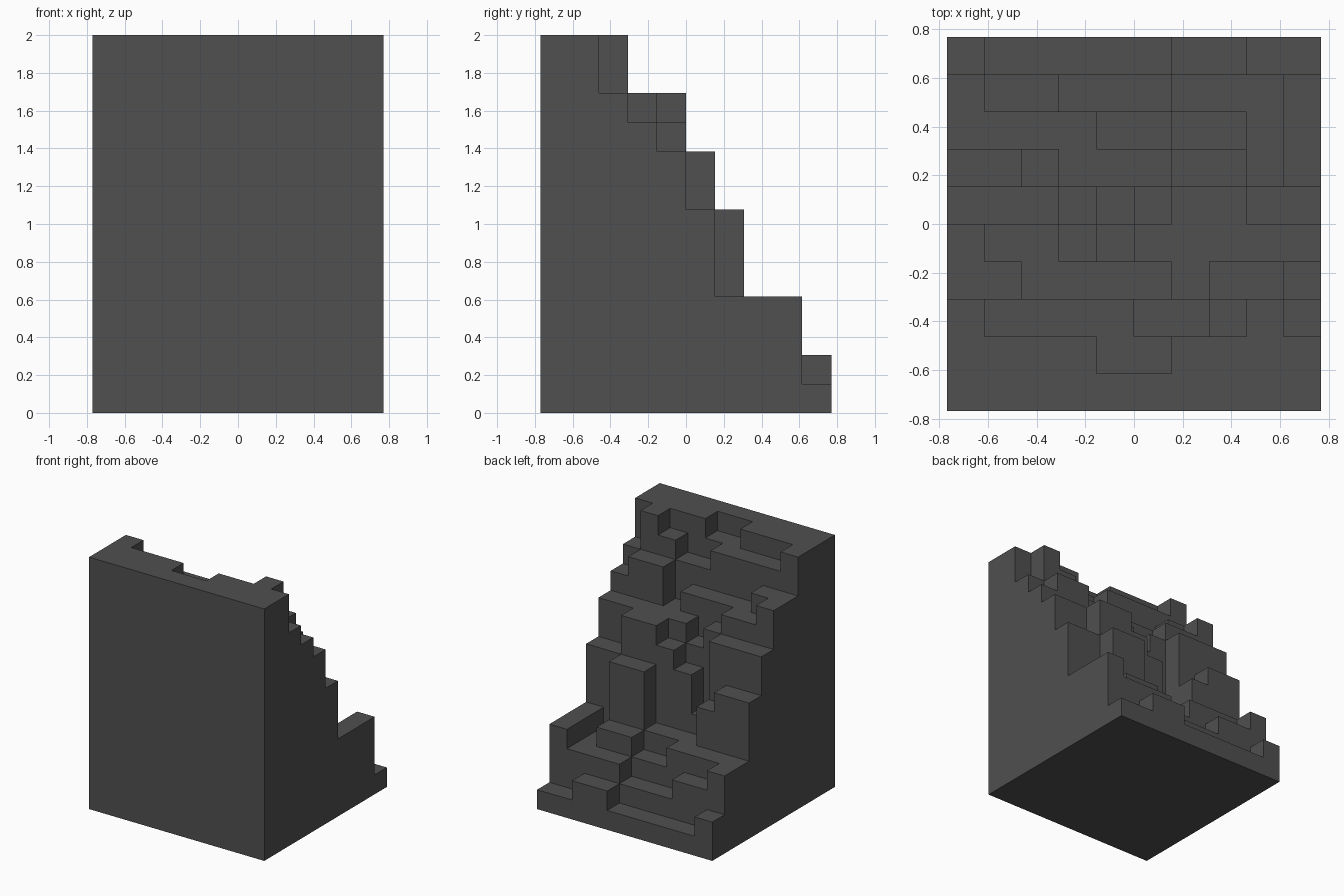
import bpy
import bmesh
import math
from mathutils import Vector

cube = bpy.data.objects.get("Cube")
if cube:
    bpy.data.objects.remove(cube, do_unlink=True)

CELL = 2.0 / 13
N = 10

# Block heights: one row per step from the front wall to the back, -x to +x
ROWS = [
    [13] * 10,
    [13, 13, 13, 13, 12, 12, 13, 13, 13, 13],
    [13, 12, 12, 12, 12, 11, 11, 12, 13, 11],
    [11, 11, 10, 10, 10, 10, 9, 11, 11, 10],
    [11, 10, 10, 9, 8, 9, 9, 9, 9, 9],
    [9, 9, 9, 5, 7, 8, 9, 9, 7, 7],
    [7, 7, 6, 4, 4, 4, 7, 7, 3, 4],
    [4, 4, 4, 4, 3, 3, 4, 4, 3, 4],
    [4, 3, 3, 2, 2, 2, 3, 3, 3, 4],
    [2, 1, 1, 1, 1, 1, 2, 2, 1, 1],
]


def height(i, j):
    return ROWS[j][i] if 0 <= i < N and 0 <= j < N else 0


# Dark stone material
stone = bpy.data.materials.new("dark_grey_stone")
stone.use_nodes = True
colour = (0.08, 0.08, 0.08, 1.0)
stone.diffuse_color = colour
bsdf = next(n for n in stone.node_tree.nodes if n.type == "BSDF_PRINCIPLED")
bsdf.inputs["Base Color"].default_value = colour
bsdf.inputs["Roughness"].default_value = 0.9

bm = bmesh.new()


def quad(centre, normal):
    """Add one cell-sized square facing along the normal."""
    n = Vector(normal)
    u = Vector((n.y, n.z, n.x))
    v = n.cross(u)
    pts = [Vector(centre) + (u * a + v * b) * 0.5
           for a, b in ((-1, -1), (1, -1), (1, 1), (-1, 1))]
    bm.faces.new([bm.verts.new(((p.x - N / 2) * CELL, (p.y - N / 2) * CELL, p.z * CELL))
                  for p in pts])


# Outer skin of the stepped blocks
for j in range(N):
    for i in range(N):
        h = height(i, j)
        x, y = i + 0.5, j + 0.5
        quad((x, y, h), (0, 0, 1))
        quad((x, y, 0), (0, 0, -1))
        for dx, dy in ((1, 0), (-1, 0), (0, 1), (0, -1)):
            for k in range(height(i + dx, j + dy), h):
                quad((x + dx / 2, y + dy / 2, k + 0.5), (dx, dy, 0))

# Weld and merge coplanar squares into clean flat faces
bmesh.ops.remove_doubles(bm, verts=bm.verts[:], dist=0.001)
bmesh.ops.dissolve_limit(bm, angle_limit=math.radians(1),
                         verts=bm.verts[:], edges=bm.edges[:])

mesh = bpy.data.meshes.new("stepped_cliff")
bm.to_mesh(mesh)
bm.free()
mesh.materials.append(stone)
cliff = bpy.data.objects.new("stepped_cliff", mesh)
bpy.context.collection.objects.link(cliff)
